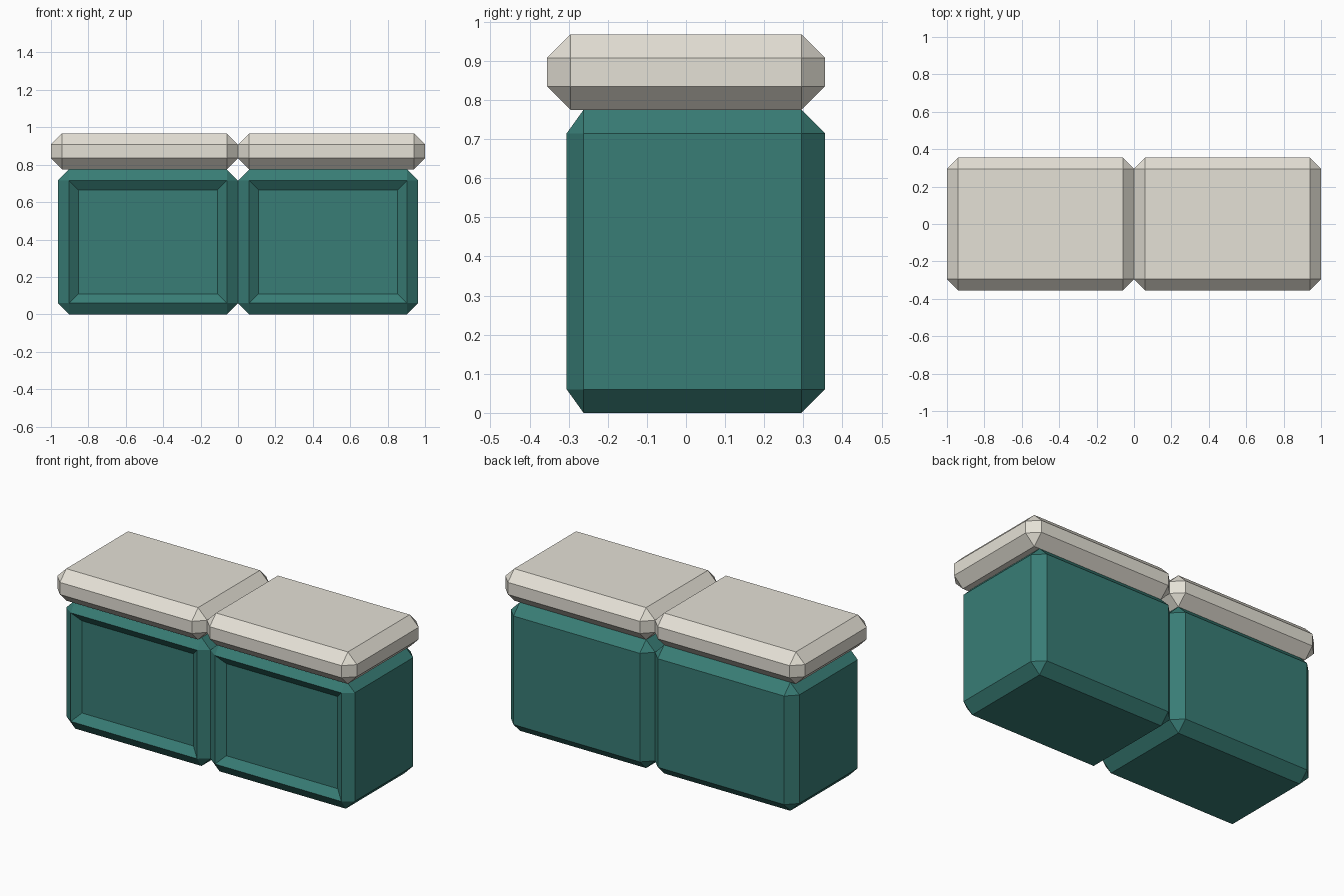
import bpy, bmesh
from mathutils import Vector

if "Cube" in bpy.data.objects:
    bpy.data.objects.remove(bpy.data.objects["Cube"])

CH = 0.06  # chamfer width shared by all blocks


def material(name, rgb):
    m = bpy.data.materials.new(name)
    m.diffuse_color = (*rgb, 1)
    m.use_nodes = True
    m.node_tree.nodes["Principled BSDF"].inputs["Base Color"].default_value = m.diffuse_color
    return m


teal = material("teal_paint", (0.04, 0.205, 0.18))
stone = material("pale_stone", (0.78, 0.75, 0.67))


def chamfered_box(lo, hi):
    """Box between two corners with one flat chamfer on every edge."""
    lo, hi = Vector(lo), Vector(hi)
    bm = bmesh.new()
    bmesh.ops.create_cube(bm, size=1)
    for v in bm.verts:
        v.co = Vector([a + (c + 0.5) * (b - a) for a, b, c in zip(lo, hi, v.co)])
    bmesh.ops.bevel(bm, geom=bm.edges[:], offset=CH, offset_type='OFFSET',
                    segments=1, profile=0.5, affect='EDGES')
    bmesh.ops.recalc_face_normals(bm, faces=bm.faces[:])
    return bm


def finish(bm, name, mat):
    me = bpy.data.meshes.new(name)
    bm.to_mesh(me)
    bm.free()
    me.materials.append(mat)
    ob = bpy.data.objects.new(name, me)
    bpy.context.collection.objects.link(ob)


for side, sign in (("left", -1), ("right", 1)):
    # cabinet body with a shallower front chamfer and a sunken door panel
    x0, x1 = sorted((0, sign * 0.963))
    bm = chamfered_box((x0, -0.322, 0), (x1, 0.355, 0.775))
    bm.normal_update()
    front = min(bm.faces, key=lambda f: f.calc_center_median().y)
    for v in front.verts:
        v.co.y = -0.305
    bm.normal_update()
    bmesh.ops.inset_individual(bm, faces=[front], thickness=0.07, depth=-0.037)
    finish(bm, side + "_cabinet", teal)

    # countertop slab
    x0, x1 = sorted((0, sign * 1.0))
    bm = chamfered_box((x0, -0.355, 0.775), (x1, 0.355, 0.968))
    finish(bm, side + "_countertop", stone)
